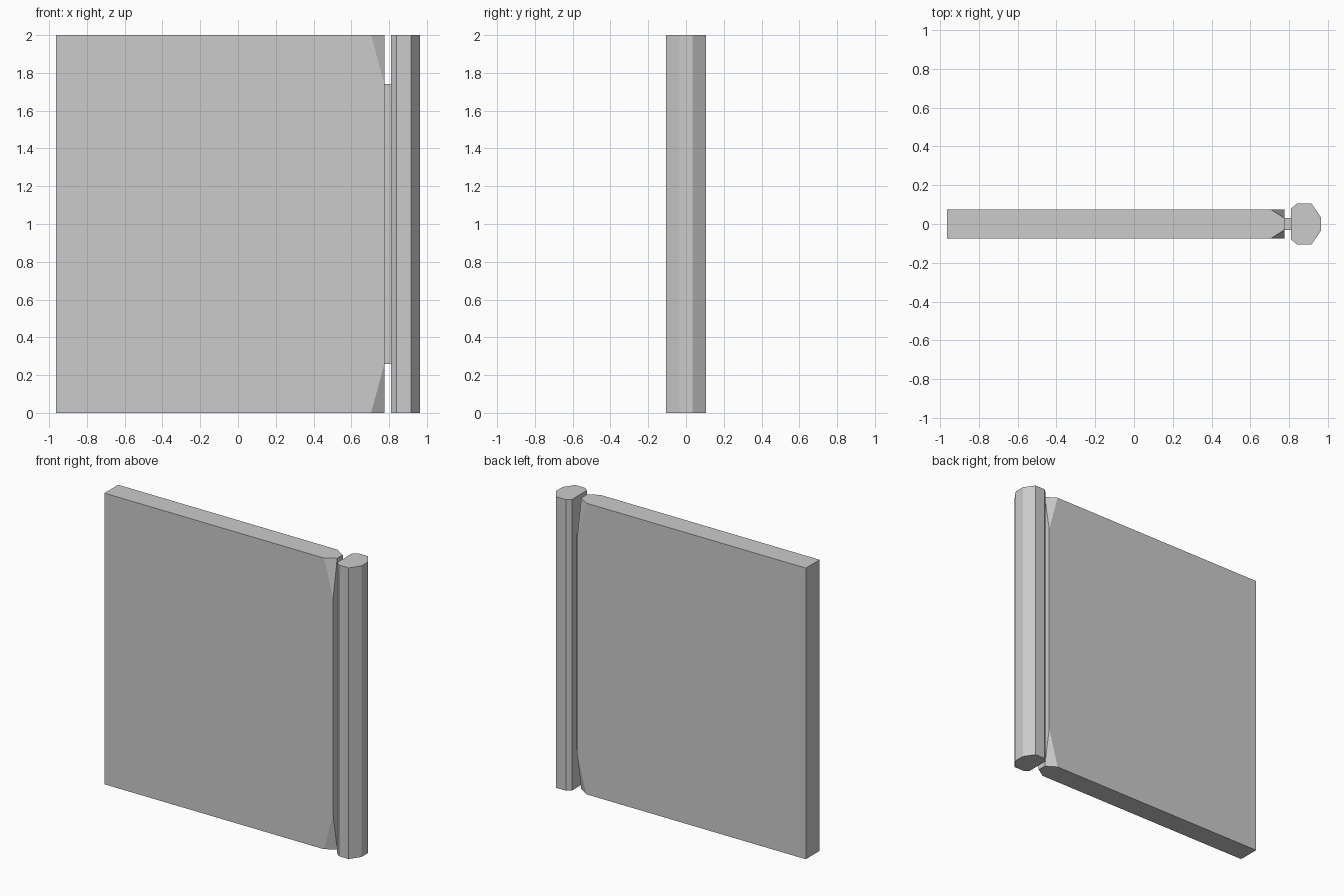
import bpy
import bmesh
from mathutils import Vector

cube = bpy.data.objects.get("Cube")
if cube:
    bpy.data.objects.remove(cube, do_unlink=True)

HEIGHT = 2.0

grey = bpy.data.materials.new("plain_grey")
grey.use_nodes = True
colour = (0.6, 0.6, 0.6, 1)
grey.diffuse_color = colour
grey.node_tree.nodes["Principled BSDF"].inputs["Base Color"].default_value = colour


def prism(name, profile, z0, z1, cuts=()):
    """Extrude an outline upward, then slice corners off with planes."""
    bm = bmesh.new()
    base = bm.faces.new([bm.verts.new((x, y, z0)) for x, y in profile])
    top = bmesh.ops.extrude_face_region(bm, geom=[base])["geom"]
    verts = [v for v in top if isinstance(v, bmesh.types.BMVert)]
    bmesh.ops.translate(bm, verts=verts, vec=(0, 0, z1 - z0))
    for point, normal in cuts:
        geom = bm.verts[:] + bm.edges[:] + bm.faces[:]
        cut = bmesh.ops.bisect_plane(bm, geom=geom, plane_co=point,
                                     plane_no=normal, clear_outer=True)
        edges = [e for e in cut["geom_cut"] if isinstance(e, bmesh.types.BMEdge)]
        bmesh.ops.edgeloop_fill(bm, edges=edges)
    bmesh.ops.recalc_face_normals(bm, faces=bm.faces)
    mesh = bpy.data.meshes.new(name)
    bm.to_mesh(mesh)
    bm.free()
    mesh.materials.append(grey)
    obj = bpy.data.objects.new(name, mesh)
    bpy.context.collection.objects.link(obj)
    return obj


def box(x0, x1, half):
    return [(x0, -half), (x1, -half), (x1, half), (x0, half)]


# Planes that trim the four corners beside the rail
END, HALF = 0.775, 0.075
cuts = []
for side in (-1, 1):
    for z, step in ((0, 0.26), (HEIGHT, -0.26)):
        a = Vector((0.705, side * HALF, z))
        b = Vector((END, side * 0.03, z))
        c = Vector((END, side * HALF, z + step))
        normal = (b - a).cross(c - a)
        if normal.dot(Vector((END, side * HALF, z)) - a) < 0:
            normal.negate()
        cuts.append((a, normal.normalized()))

# Flat panel, connecting web and faceted edge rail
prism("panel", box(-0.963, END, HALF), 0, HEIGHT, cuts)
prism("web", box(END, 0.81, 0.03), 0.26, 1.74)
half_rail = [(0.81, 0.08), (0.84, 0.105), (0.915, 0.105), (0.963, 0.035)]
rail = half_rail + [(x, -y) for x, y in reversed(half_rail)]
prism("rail", rail, 0, HEIGHT)
